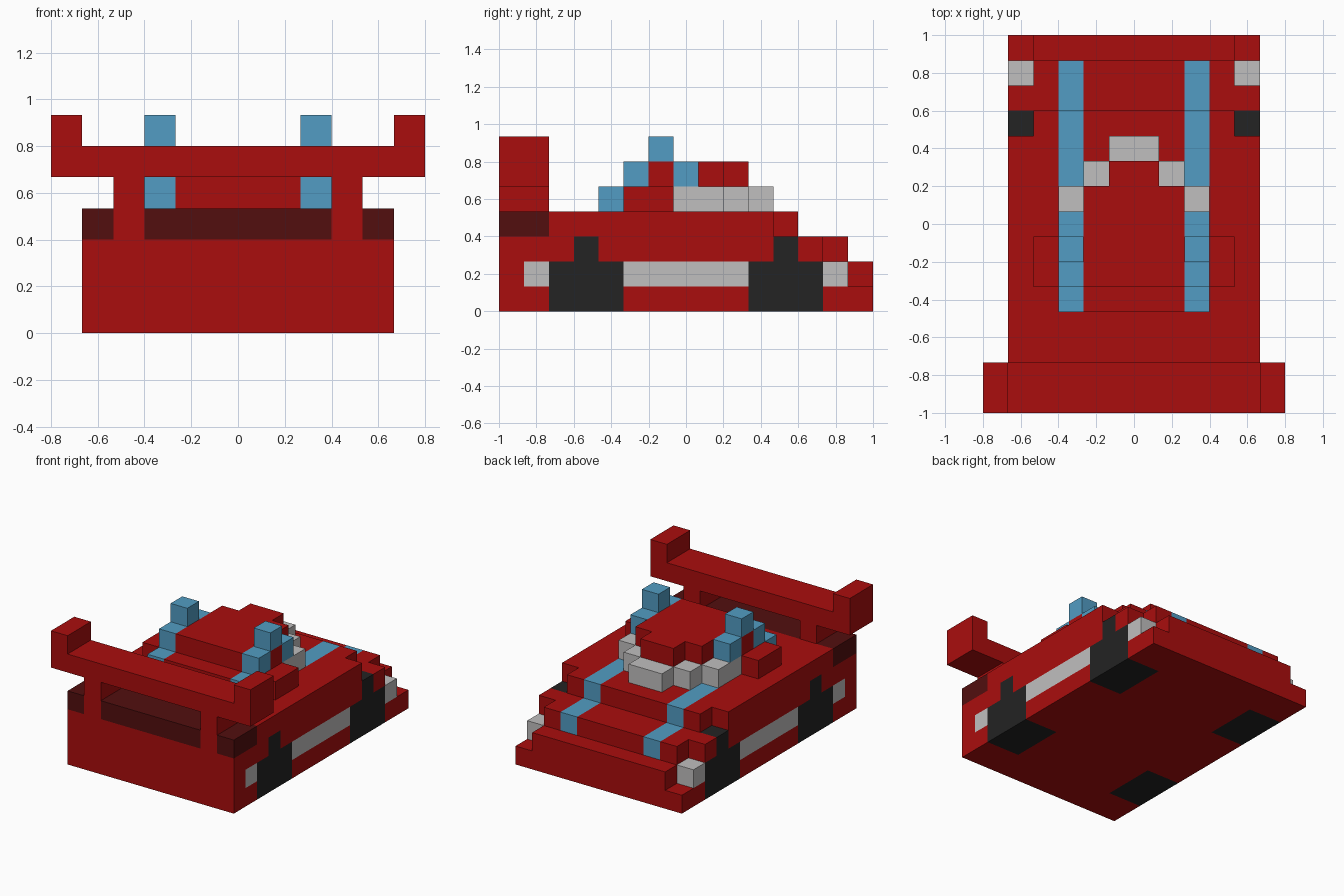
import bpy, bmesh
from mathutils import Matrix, Vector

if "Cube" in bpy.data.objects:
    bpy.data.objects.remove(bpy.data.objects["Cube"], do_unlink=True)

U = 2 / 15  # size of one block


def material(name, r, g, b):
    m = bpy.data.materials.new(name)
    m.use_nodes = True
    m.diffuse_color = (r, g, b, 1)
    bsdf = m.node_tree.nodes["Principled BSDF"]
    bsdf.inputs["Base Color"].default_value = (r, g, b, 1)
    bsdf.inputs["Roughness"].default_value = 0.8
    return m


RED = material("body red", 0.402, 0.004, 0.004)
DARK = material("tail light dark red", 0.084, 0.0045, 0.0045)
BLUE = material("stripe blue", 0.084, 0.335, 0.546)
GREY = material("light grey", 0.53, 0.52, 0.52)
BLACK = material("tyre black", 0.017, 0.017, 0.017)


def part(name, mat, *boxes):
    """Boxes are (x0, x1, y0, y1, z0, z1) in blocks, y counted from the front.
    x0 = 0 gives one box across the middle, otherwise a mirrored pair."""
    bm = bmesh.new()
    for x0, x1, y0, y1, z0, z1 in boxes:
        spans = [(-x1, x1)] if x0 == 0 else [(x0, x1), (-x1, -x0)]
        for a, b in spans:
            centre = Vector((a + b, y0 + y1 - 15, z0 + z1)) * U / 2
            size = Matrix.Diagonal(((b - a) * U, (y1 - y0) * U, (z1 - z0) * U, 1))
            bmesh.ops.create_cube(bm, size=1, matrix=Matrix.Translation(centre) @ size)
    me = bpy.data.meshes.new(name)
    bm.to_mesh(me)
    bm.free()
    me.materials.append(mat)
    ob = bpy.data.objects.new(name, me)
    bpy.context.collection.objects.link(ob)
    return ob


# Lower body, with gaps left for the wheels
part("chassis", RED, (0, 3, 0, 15, 0, 2))
part("side_panels", RED,
     *[(3, 4, a, b, 0, 2) for a, b in ((0, 2), (5, 10), (13, 15))],
     *[(4, 5, a, b, 0, 1) for a, b in ((0, 2), (5, 10), (13, 15))],
     (4, 5, 0, 1, 1, 2))
part("wheels", BLACK, (3, 5, 2, 5, 0, 2), (3, 5, 10, 13, 0, 2),
     (4, 5, 3, 4, 2, 3), (4, 5, 11, 12, 2, 3))

# Lamps and side strips
part("side_strips", GREY, (4, 5, 5, 10, 1, 2))
part("side_lamps", GREY, (4, 5, 1, 2, 1, 2))
part("headlights", GREY, (4, 5, 13, 14, 1, 2))
part("tail_lights", DARK, (0, 3, 0, 2, 3, 4), (4, 5, 0, 2, 3, 4))

# Upper body and hood
part("mid_body", RED, (0, 2, 0, 14, 2, 3), (2, 3, 0, 12, 2, 3), (3, 4, 0, 14, 2, 3))
part("fenders", RED, (4, 5, 0, 3, 2, 3), (4, 5, 4, 11, 2, 3), (4, 5, 12, 13, 2, 3))
part("upper_body", RED, (0, 2, 2, 12, 3, 4), (2, 3, 2, 9, 3, 4),
     (3, 4, 2, 12, 3, 4), (4, 5, 2, 11, 3, 4))
part("hood_stripes", BLUE, (2, 3, 9, 12, 3, 4), (2, 3, 12, 14, 2, 3))

# Cabin
part("cabin", RED, (0, 2, 4, 9, 4, 5), (0, 1, 9, 10, 4, 5), (2, 4, 5, 7, 4, 5))
part("windscreen", GREY, (0, 1, 10, 11, 4, 5), (1, 2, 9, 10, 4, 5), (2, 3, 7, 9, 4, 5))
part("roof", RED, (0, 2, 5, 9, 5, 6), (0, 1, 9, 10, 5, 6), (2, 3, 6, 7, 5, 6))
part("roof_stripes", BLUE, (2, 3, 4, 5, 4, 5), (2, 3, 5, 6, 5, 6),
     (2, 3, 7, 8, 5, 6), (2, 3, 6, 7, 6, 7))

# Spoiler
part("spoiler_posts", RED, (3, 4, 0, 2, 3, 5))
part("spoiler_wing", RED, (0, 6, 0, 2, 5, 6))
part("spoiler_tips", RED, (5, 6, 0, 2, 6, 7))
